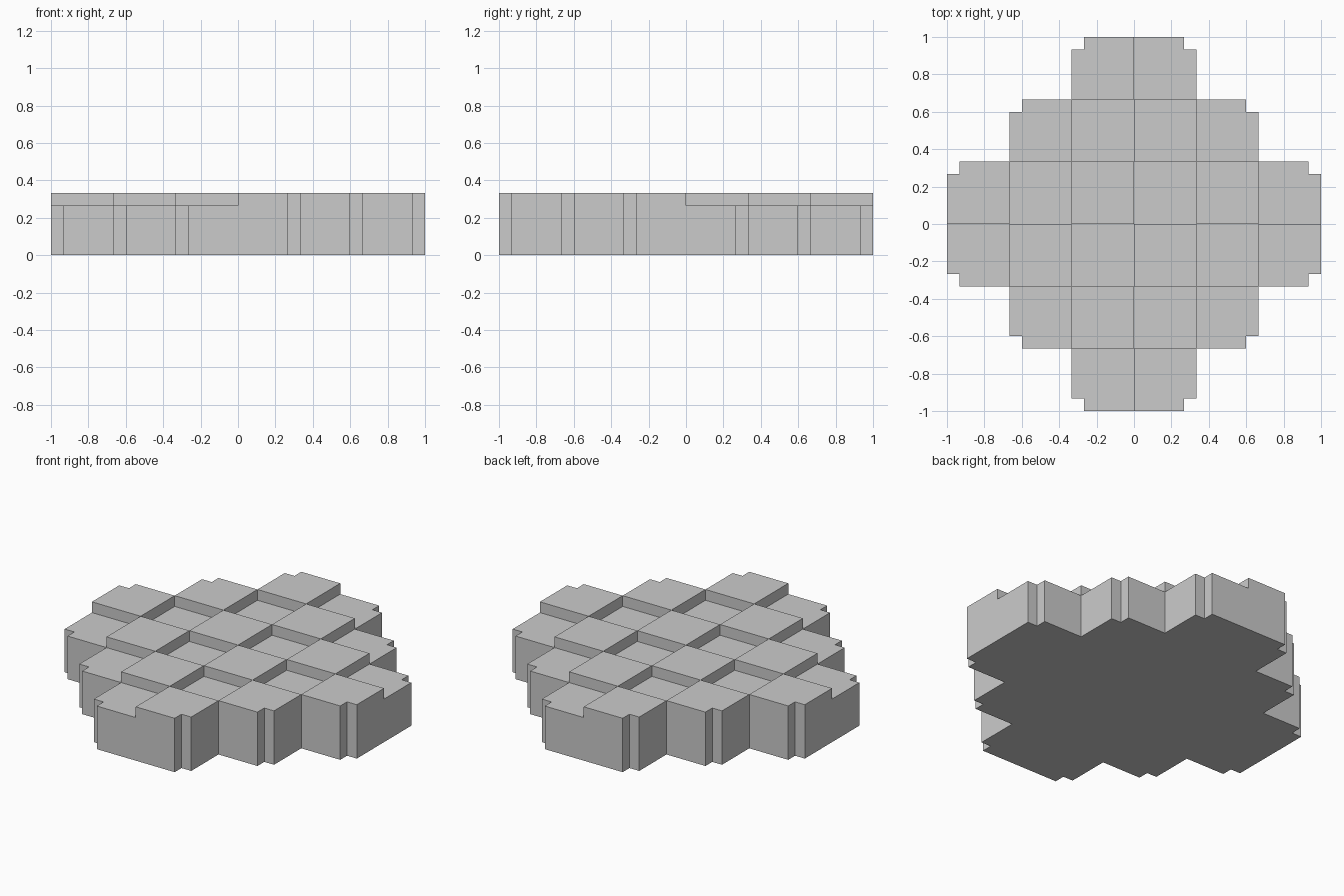
import bpy, bmesh
from math import floor

if "Cube" in bpy.data.objects:
    bpy.data.objects.remove(bpy.data.objects["Cube"])

S = 1 / 3          # tile size
N = S / 5          # corner notch size
HIGH, LOW = S, S * 0.8

def ring(i):
    return i if i >= 0 else -1 - i

cells = {(i, j) for i in range(-3, 3) for j in range(-3, 3) if ring(i) + ring(j) <= 2}

def outline(i, j):
    """Counter-clockwise tile outline; rim tiles lose their outer corner."""
    x0, x1, y0, y1 = i * S, (i + 1) * S, j * S, (j + 1) * S
    pts = []
    for x, y in ((x0, y0), (x1, y0), (x1, y1), (x0, y1)):
        outer = (x == (x1 if i >= 0 else x0)) and (y == (y1 if j >= 0 else y0))
        if outer and ring(i) + ring(j) == 2:
            sx, sy = (1 if i >= 0 else -1), (1 if j >= 0 else -1)
            cut = [(x, y - sy * N), (x - sx * N, y - sy * N), (x - sx * N, y)]
            pts += cut if sx * sy > 0 else cut[::-1]
        else:
            pts.append((x, y))
    return pts

bm = bmesh.new()

def face(pts):
    return bm.faces.new([bm.verts.new(p) for p in pts])

def wall(p, q, za, zb):
    face([(*p, za), (*q, za), (*q, zb), (*p, zb)])

# tiles in a checkerboard of two heights
for i, j in sorted(cells):
    high = (i + j) % 2 == 1
    pts = outline(i, j)
    face([(x, y, HIGH if high else LOW) for x, y in pts])
    face([(x, y, 0) for x, y in reversed(pts)])
    for p, q in zip(pts, pts[1:] + pts[:1]):
        dx, dy = q[0] - p[0], q[1] - p[1]
        d = 0.01 / (dx * dx + dy * dy) ** 0.5
        beyond = (floor(((p[0] + q[0]) / 2 + dy * d) / S),
                  floor(((p[1] + q[1]) / 2 - dx * d) / S))
        if beyond not in cells or beyond == (i, j):   # rim wall
            wall(p, q, 0, LOW)
        if high:                                      # step above low neighbour
            wall(p, q, LOW, HIGH)

# weld and merge coplanar faces
bmesh.ops.remove_doubles(bm, verts=bm.verts, dist=1e-4)
bmesh.ops.dissolve_limit(bm, angle_limit=0.01, verts=bm.verts, edges=bm.edges)

mesh = bpy.data.meshes.new("checkered_slab")
bm.to_mesh(mesh)
bm.free()
bpy.context.collection.objects.link(bpy.data.objects.new("checkered_slab", mesh))
